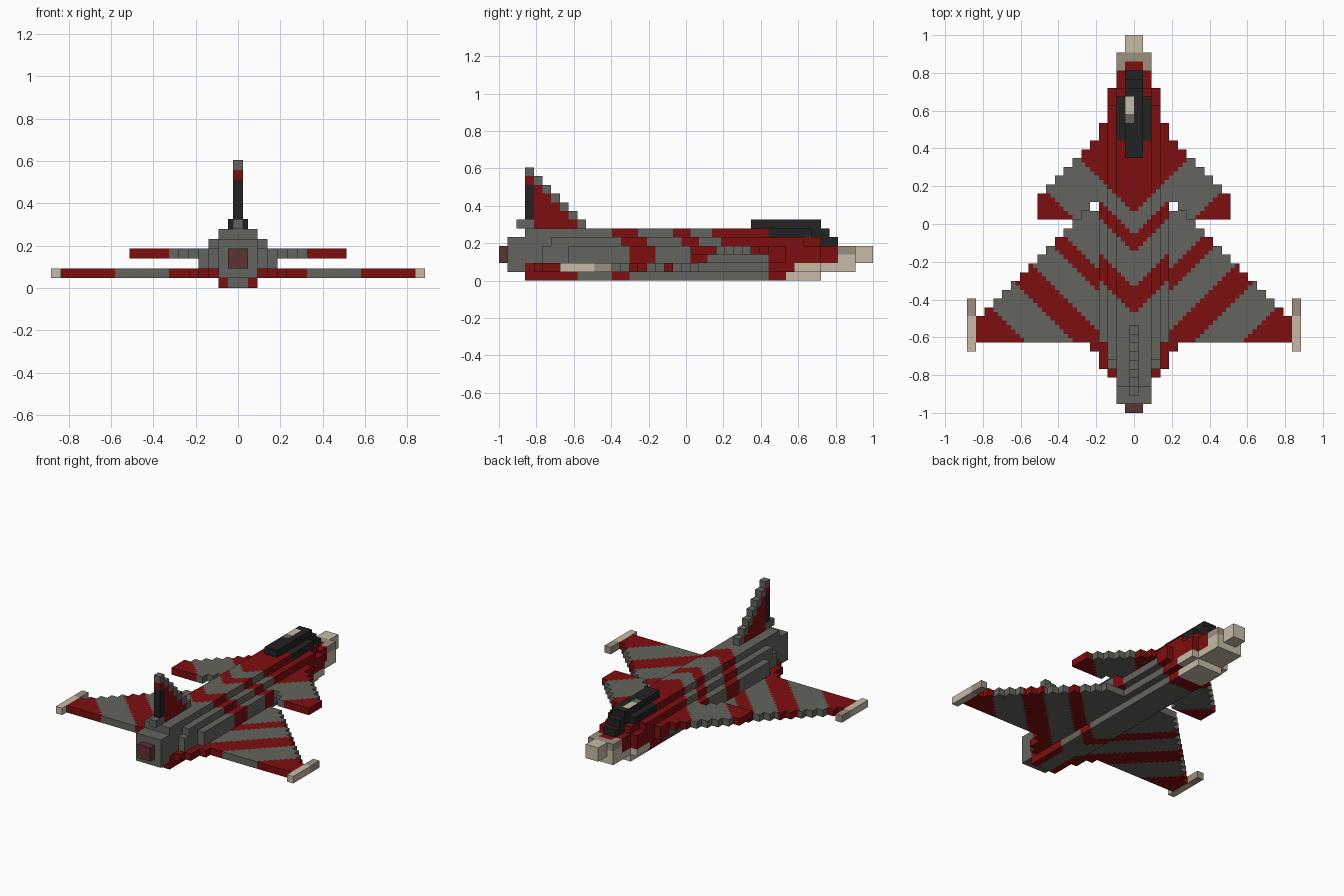
import bpy, bmesh

if "Cube" in bpy.data.objects:
    bpy.data.objects.remove(bpy.data.objects["Cube"])

V = 2 / 43          # one block; all part sizes below are in blocks
H = V / 2           # paint grid: half a block

# Materials
COLOURS = {
    "grey": (0.127, 0.127, 0.112), "red": (0.21, 0.0045, 0.005),
    "cream": (0.58, 0.50, 0.39), "tan": (0.33, 0.275, 0.215),
    "black": (0.016, 0.016, 0.016), "burnt": (0.107, 0.034, 0.034),
}
NAMES = list(COLOURS)
MATS = []
for name, c in COLOURS.items():
    m = bpy.data.materials.new(name)
    m.diffuse_color = (*c, 1)
    m.use_nodes = True
    m.node_tree.nodes["Principled BSDF"].inputs["Base Color"].default_value = m.diffuse_color
    MATS.append(m)

taken = set()
parts = []


def box(cells, x0, x1, y0, y1, z0, z1, mirror=True):
    """Fill a box of half-block cells, mirrored across x when asked."""
    for i in range(round(x0 * 2), round(x1 * 2)):
        for j in range(round(y0 * 2), round(y1 * 2)):
            for k in range(round(z0 * 2), round(z1 * 2)):
                cells.add((i, j, k))
                if mirror:
                    cells.add((-1 - i, j, k))


def part(name, cells, rule):
    cells = cells - taken
    taken.update(cells)
    parts.append((name, cells, rule))


def build(name, cells, rule):
    """Skin the cells, leaving out faces shared with any part."""
    bm = bmesh.new()
    verts = {}

    def vert(p):
        if p not in verts:
            verts[p] = bm.verts.new((p[0] * H, p[1] * H, p[2] * H))
        return verts[p]

    for c in sorted(cells):
        for axis in range(3):
            for s in (0, 1):
                n = list(c)
                n[axis] += 1 if s else -1
                if tuple(n) in taken:
                    continue
                a, b = (axis + 1) % 3, (axis + 2) % 3
                quad = []
                for da, db in ((0, 0), (1, 0), (1, 1), (0, 1)):
                    p = list(c)
                    p[axis] += s
                    p[a] += da
                    p[b] += db
                    quad.append(vert(tuple(p)))
                f = bm.faces.new(quad if s else quad[::-1])
                x, y, z = ((q + 0.5) / 2 for q in c)
                f.material_index = NAMES.index(rule(x, y, z, axis == 2 and s == 1))
    me = bpy.data.meshes.new(name)
    bm.to_mesh(me)
    bm.free()
    for m in MATS:
        me.materials.append(m)
    bpy.context.collection.objects.link(bpy.data.objects.new(name, me))


# Paint rules: chevrons are bands of constant y - |x|
def body_paint(x, y, z, top):
    u = y - abs(x)
    if z < 1 and y > 11.5 or z < 2 and y > 12.5:
        return "cream"
    if z < 3:
        if y > 9.5:
            return "red"
    elif u > 1.2:
        return "red"
    if z > 2 and -3.4 < u < -1.4:
        return "red"
    if -10.4 < u < -7.4 and (z > 2 or u < -8.4):
        return "red"
    if z < 2 and abs(x) > 1 and -20.4 < u < -14.4:
        return "red"
    return "grey"


def wing_paint(x, y, z, top):
    u = y - abs(x)
    if u < -25.6 or -20.3 < u < -16.2 or -11.8 < u < -9:
        return "red"
    return "grey"


def canard_paint(x, y, z, top):
    u = y - abs(x)
    return "red" if u > 1.2 or u < -6 else "grey"


def fin_paint(x, y, z, top):
    lead = -11.5 - (int(z) - 6)
    if z > 12 or y > lead - 1 or (z < 7 and y < -17.5):
        return "grey"
    return "black" if y < -17.5 and z < 11 else "red"


def canopy_paint(x, y, z, top):
    if top and z > 6 and -1 < x < 0 and 11.5 < y < 14.5:
        return "cream" if y > 12.5 else "grey"
    return "black"


# Canopy
c = set()
box(c, 0, 1, 7.5, 15.5, 6, 7)
box(c, 0, 2, 9.5, 14.5, 5, 6)
box(c, 0, 1, 9.5, 16.5, 5, 6)
box(c, 0, 1, 15.5, 17.5, 4, 5)
part("canopy", c, canopy_paint)

# Nose cone
c = set()
box(c, 0, 1, 18.5, 21.5, 2, 4)
box(c, 0, 2, 17.5, 19.5, 1, 4)
box(c, 0, 1, 17.5, 18.5, 3, 4)
part("nose_cone", c, lambda x, y, z, top:
     "red" if abs(x) < 1 and y < 18.5 and z > 3
     else "tan" if z > 3 and y < 19.5 else "cream")

# Exhaust nozzle
c = set()
box(c, 0, 1, -21.5, -20.5, 2, 4)
part("exhaust", c, lambda *a: "burnt")

# Main delta wings, one strip per block of span
c = set()
for k in range(4, 19):
    front = min(7.5 - k, 1.5)
    rear = {4: -16.5, 5: -14.5}.get(k, -13.5)
    box(c, k - 1, k, rear, front, 1, 2)
box(c, 2, 3, -17.5, 1.5, 1, 2)
part("wings", c, wing_paint)

# Wing tip rails
c = set()
box(c, 18, 19, -14.5, -8.5, 1, 2)
part("wing_tip_rails", c, lambda x, y, z, top: "tan" if y > -10.5 else "cream")

# Fuselage, stacked in tiers
c = set()
for half, y0, y1, z0, z1 in (
        (2, -18.5, 15.5, 0, 1),
        (3, -17.5, 15.5, 1, 2),
        (2, -20.5, 17.5, 1, 4),
        (4, -13.5, 11.5, 2, 4),
        (3, -16.5, 15.5, 2, 4),
        (3, -15.5, 13.5, 4, 5),
        (2, -20.5, 15.5, 4, 5),
        (2, -18.5, 9.5, 5, 6)):
    box(c, 0, half, y0, y1, z0, z1)
part("fuselage", c, body_paint)

# Canard foreplanes
c = set()
for k in range(5, 12):
    rear = {5: 2.5, 6: 1.5}.get(k, 0.5)
    box(c, k - 1, k, rear, 14.5 - k, 3, 4)
part("canards", c, canard_paint)

# Tail fin, stepped leading edge
c = set()
for r in range(6, 13):
    box(c, 0, 0.5, -19.5 if r == 6 else -18.5, -11.5 - (r - 6), r, r + 1)
part("tail_fin", c, fin_paint)

for p in parts:
    build(*p)
